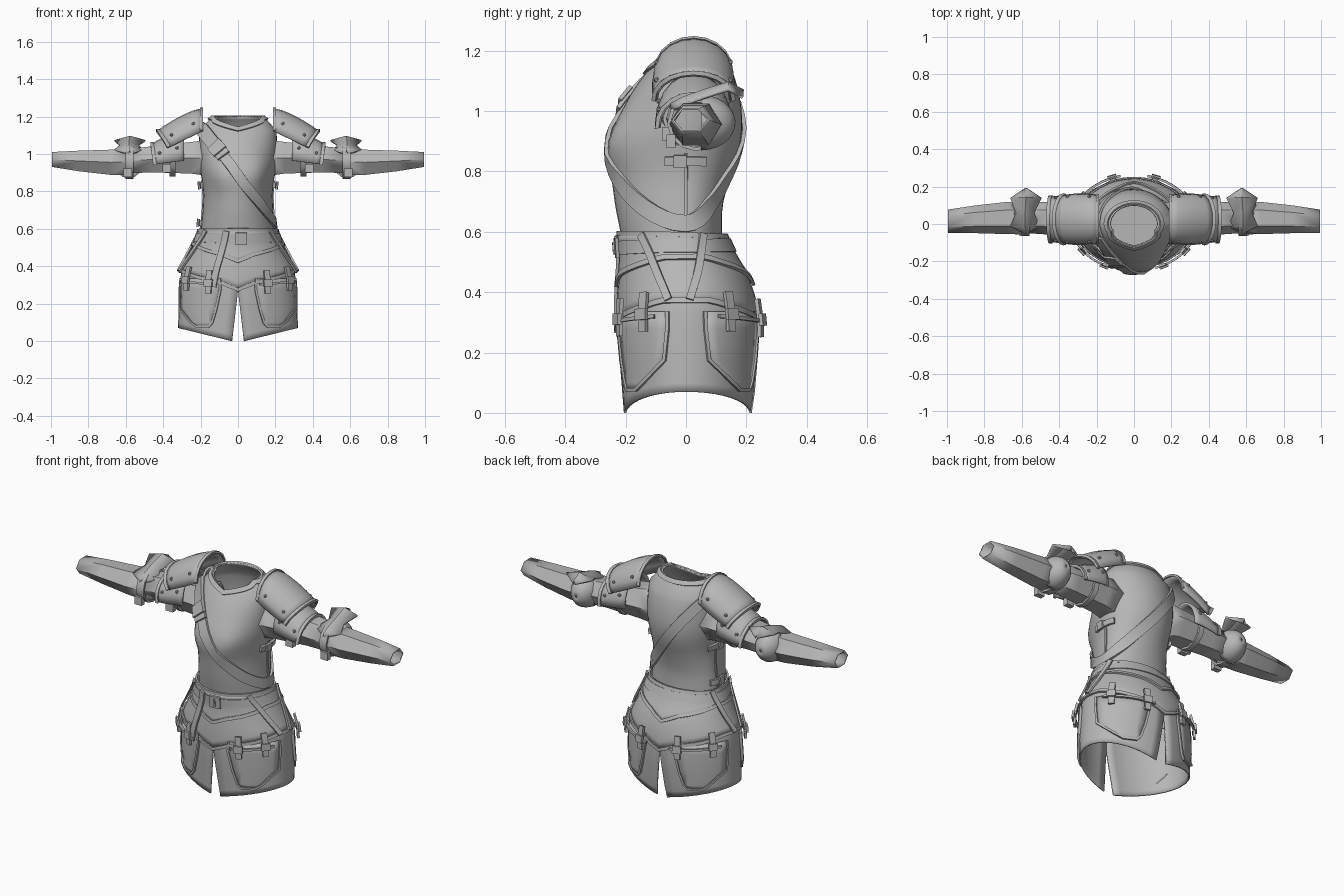
import bpy, bmesh, math
from math import sin, cos, pi
from mathutils import Vector as V

if "Cube" in bpy.data.objects:
    bpy.data.objects.remove(bpy.data.objects["Cube"])

mat = bpy.data.materials.new("plain grey")
mat.diffuse_color = (0.47, 0.47, 0.47, 1)
mat.use_nodes = True
mat.node_tree.nodes["Principled BSDF"].inputs["Base Color"].default_value = mat.diffuse_color


def finish(name, bm, thick=0):
    bmesh.ops.recalc_face_normals(bm, faces=bm.faces[:])
    me = bpy.data.meshes.new(name)
    bm.to_mesh(me)
    bm.free()
    ob = bpy.data.objects.new(name, me)
    bpy.context.collection.objects.link(ob)
    me.materials.append(mat)
    for o in bpy.context.selected_objects:
        o.select_set(False)
    ob.select_set(True)
    bpy.context.view_layer.objects.active = ob
    bpy.ops.object.shade_smooth_by_angle(angle=math.radians(32))
    if thick:
        m = ob.modifiers.new("thickness", 'SOLIDIFY')
        m.thickness, m.offset = thick, 0
    return ob


def grid(name, rows, wrap=False, thick=0.008, cap=False):
    """Sheet through rows of points, given some thickness."""
    bm = bmesh.new()
    vs = [[bm.verts.new(p) for p in r] for r in rows]
    n = len(rows[0])
    for a, b in zip(vs, vs[1:]):
        for i in range(n if wrap else n - 1):
            j = (i + 1) % n
            bm.faces.new((a[i], a[j], b[j], b[i]))
    if cap:
        bm.faces.new(vs[0])
    return finish(name, bm, thick)


def ribbon(name, pts, nrm, width, thick, closed=False):
    """Flat strap along a path, lying on a surface with the given normals."""
    bm, rings, n = bmesh.new(), [], len(pts)
    for i, p in enumerate(pts):
        a = pts[(i - 1) % n] if closed or i else pts[i]
        b = pts[(i + 1) % n] if closed or i < n - 1 else pts[i]
        side = (b - a).cross(nrm[i]).normalized() * width / 2
        up = nrm[i] * thick
        rings.append([bm.verts.new(q) for q in (p - side, p + side, p + side + up, p - side + up)])
    for i in range(n if closed else n - 1):
        a, b = rings[i], rings[(i + 1) % n]
        for k in range(4):
            bm.faces.new((a[k], a[(k + 1) % 4], b[(k + 1) % 4], b[k]))
    if not closed:
        bm.faces.new(rings[0])
        bm.faces.new(rings[-1][::-1])
    return finish(name, bm)


def lookup(table, z):
    if z <= table[0][0]:
        return table[0][1:]
    for a, b in zip(table, table[1:]):
        if z <= b[0]:
            t = (z - a[0]) / (b[0] - a[0])
            return [p + (q - p) * t for p, q in zip(a[1:], b[1:])]
    return table[-1][1:]


# Body profiles: height, half width, front y, back y
TORSO = [(.5, .195, -.195, .12), (.6, .195, -.213, .115), (.68, .185, -.23, .115), (.78, .18, -.243, .14),
         (.86, .188, -.255, .168), (.92, .2, -.248, .182), (1., .205, -.21, .182), (1.08, .205, -.165, .168),
         (1.13, .2, -.125, .15), (1.17, .175, -.095, .125), (1.2, .125, -.075, .1)]
SKIRT = [(0, .317, -.203, .215), (.07, .317, -.208, .225), (.2, .312, -.218, .235), (.3, .307, -.222, .235),
         (.37, .3, -.22, .225), (.45, .258, -.213, .198), (.5, .235, -.207, .165), (.55, .212, -.208, .138),
         (.6, .2, -.215, .12)]


def torso(a, z):
    rx, yf, yb = lookup(TORSO, z)
    k = 1 + .07 * math.exp(-((abs(a) - .5) / .32) ** 2 - ((z - .9) / .075) ** 2)
    return V((rx * sin(a) * k, yf * cos(a) * k if cos(a) > 0 else -yb * cos(a), z))


def skirt(a, z):
    rx, yf, yb = lookup(SKIRT, z)
    return V((rx * sin(a), yf * cos(a) if cos(a) > 0 else -yb * cos(a), z))


def normal(f, a, z):
    d = .02
    return (f(a + d, z) - f(a - d, z)).cross(f(a, z + d) - f(a, z - d)).normalized()


def on(f, path, off):
    n = [normal(f, a, z) for a, z in path]
    return [f(a, z) + m * off for (a, z), m in zip(path, n)], n


def strap(name, f, path, width, off=.004, thick=.012, closed=False):
    p, n = on(f, path, off)
    return ribbon(name, p, n, width, thick, closed)


def steps(a, b, n):
    return [a + (b - a) * i / n for i in range(n + 1)]


def patch(name, f, corners, off, thick, n=6):
    """Curved plate; corners are (z, left angle, right angle) rows."""
    rows = [on(f, [(a, z) for a in steps(l, r, n)], off)[0] for z, l, r in corners]
    return grid(name, rows, False, thick)


RING = [-pi + 2 * pi * i / 40 for i in range(40)]

# Shirt body with a V neckline, and its collar
neck = lambda a: 1.2 - .06 * max(0, 1 - abs(a) / 1.1)
zs = steps(.5, 1.1, 15) + [1.125]
grid("torso", [[torso(a, z) for a in RING] for z in zs]
     + [[torso(a, neck(a) + d) for a in RING] for d in (-.012, 0)], True, cap=True)
strap("collar", torso, [(a, neck(a) - .012) for a in RING], .026, .003, .009, True)


# Diagonal chest strap
def sash_z(a):
    lo, hi = .5, 1.2
    for _ in range(30):
        z = (lo + hi) / 2
        lo, hi = (z, hi) if z < .885 - 1.35 * torso(a, z).x else (lo, z)
    return z


strap("chest_strap", torso, [(a, sash_z(a)) for a in RING], .056, .004, .013, True)
strap("chest_strap_end", torso, [(a, sash_z(a)) for a in steps(-1.1, -.35, 8)], .075, .014, .014)
strap("chest_buckle", torso, [(a, sash_z(a)) for a in steps(-.6, -.42, 2)], .085, .024, .014)

# Lower skirt halves, split at front and back
for s in (1, -1):
    rows = []
    for t in steps(0, 1, 12):
        row = []
        for u in steps(0, 1, 20):
            a = u * pi
            z = .07 * sin(a) * (1 - t) + .42 * t
            g = .1 * max(0, 1 - z / .27)
            p = skirt(g + u * (pi - 2 * g), z)
            row.append(V((s * p.x, p.y, z)))
        rows.append(row)
    grid("skirt_half", rows)


# Layered hip jacket with pointed lower edges and raised trim
def tent(a, mid, knee, side):
    d = min(abs(a), pi - abs(a))
    return mid + (knee - mid) * d / .32 if d < .32 else knee + (side - knee) * min(1, (d - .32) / .9)


for name, args, off in (("hip_layer_lower", (.275, .315, .37), .007), ("hip_layer_upper", (.425, .46, .51), .012)):
    rows = []
    for t in steps(0, 1, 8):
        path = [(a, tent(a, *args) * (1 - t) + .59 * t) for a in RING]
        rows.append(on(skirt, path, off)[0])
    grid(name, rows, True, .006)
    strap(name + "_trim", skirt, [(a, tent(a, *args)) for a in RING], .018, off, .010, True)

# Waist belt, waistband and buckle
strap("waist_belt", skirt, [(a, .548) for a in RING], .046, .01, .011, True)
strap("waistband", skirt, [(a, .588 + .008 * cos(a)) for a in RING], .016, .006, .01, True)
strap("belt_buckle", skirt, [(a, .548) for a in steps(-.06, .2, 3)], .066, .018, .012)
strap("belt_buckle_bar", skirt, [(a, .548) for a in steps(.05, .09, 1)], .04, .03, .006)

# Hanging straps from the belt
strap("front_hanging_strap", skirt, [(-.28 - .14 * t, .59 - .3 * t) for t in steps(0, 1, 6)], .034, .021, .01)
for s in (1, -1):
    for a0, a1 in ((.88, 1.33), (1.95, 1.62)):
        strap("side_hanging_strap", skirt, [(s * (a0 + (a1 - a0) * t), .59 - .22 * t) for t in steps(0, 1, 6)],
              .026, .018, .01)

# Thigh pouches with flap tabs and a cross bar, front and back on each side
for s in (1, -1):
    for q in (0, 1):
        A = lambda a: s * (pi - a if q else a)
        shape = [(.078, .5, .74), (.1, .44, .88), (.175, .37, 1.26), (.28, .30, 1.31), (.335, .32, 1.31)]
        patch("thigh_pouch", skirt, [(z, A(l), A(r)) for z, l, r in shape], .006, .014)
        edge = [(A(l), z) for z, l, r in shape[::-1]] + [(A(r), z) for z, l, r in shape]
        strap("pouch_trim", skirt, edge, .012, .008, .011)
        tabs = (.36, .98) if q else (.5, .98)
        strap("pouch_bar", skirt, [(A(a), .305 + .02 * (a - .5)) for a in steps(tabs[0] - .14, 1.15, 6)],
              .012, .022, .012)
        for a in tabs:
            z = .31 + .03 * (a - .5)
            strap("pouch_tab", skirt, [(A(a), z + d) for d in (.065, .02, -.02, -.055)], .032, .022, .013)
            strap("pouch_tab_buckle", skirt, [(A(a), z + d) for d in (.018, -.018)], .048, .03, .014)

# Side lacing: seam and small tabs
for s in (1, -1):
    strap("side_seam", torso, [(s * 1.57, z) for z in steps(.6, .86, 6)], .012, 0, .01)
    for z in (.835,) if s > 0 else (.835, .63):
        strap("side_tab", torso, [(s * a, z) for a in steps(1.3, 1.95, 4)], .03, .008, .014)
        strap("side_tab_buckle", torso, [(s * a, z) for a in steps(1.42, 1.58, 1)], .042, .016, .014)

# Arm sections: x, y centre, z centre, y radius, z radius
UPPER = [(.15, .01, .98, .1, .1), (.25, .02, .98, .095, .085), (.45, .03, .972, .083, .07), (.6, .035, .962, .078, .064)]
LOWER = [(.57, .033, .958, .085, .072), (.68, .032, .956, .082, .067), (.85, .025, .963, .07, .054),
         (.995, .015, .971, .058, .038)]


def hexring(s, x, yc, zc, ry, rz, n=6):
    return [V((s * x, yc + ry * cos(2 * pi * i / n), zc + rz * 1.1 * sin(2 * pi * i / n))) for i in range(n)]


def armband(name, s, x, yc, zc, ry, rz, w):
    pts = hexring(s, x, yc, zc, ry, rz, 12)
    ribbon(name, pts, [(p - V((s * x, yc, zc))).normalized() for p in pts], w, .012, True)


def shell(u, t, x0, x1, zb, zt, ry, lean):
    """Half-tube armour surface; u runs out along the arm, t runs front to back."""
    c, k = max(0, cos(t * pi / 2)), u ** 1.4
    b = zb[0] + (zb[1] - zb[0]) * u
    top = zt[0] + (zt[1] - zt[0]) * k
    return V((x0 + (x1 - x0) * u - lean * u * (1 - c), .025 + (ry + .03 * u * (1 - u)) * sin(t * pi / 2),
              b + (top - b) * c ** .9))


PADS = (("shoulder_pad", (.195, .43, (1.12, 1.035), (1.238, 1.12), .125, .06)),
        ("shoulder_lame", (.29, .46, (.965, .945), (1.12, 1.05), .115, .015)))

for s in (1, -1):
    flip = lambda p: V((s * p.x, p.y, p.z))
    grid("upper_sleeve", [hexring(s, *r) for r in UPPER], True)
    grid("forearm_guard", [hexring(s, *r) for r in LOWER], True)
    armband("elbow_band", s, .58, .033, .96, .084, .073, .045)
    armband("upper_arm_band", s, .35, .025, .974, .09, .075, .03)

    # Shoulder plates with rims and studs
    for name, args in PADS:
        f = lambda u, t: flip(shell(u, t, *args))
        ts = steps(-1, 1, 10)
        grid(name, [[f(u, t) for t in ts] for u in steps(0, 1, 6)], False, .012)
        out = lambda p: V((0, p.y - .025, p.z - .98)).normalized()
        edges = [([f(1, t) for t in ts], .014)]
        if name == "shoulder_pad":
            edges.append(([f(0, t) for t in ts], .011))
        for e, h in edges:
            ribbon(name + "_rim", e, [out(p) for p in e], .018, h)
        for u, t in ((.22, -.72), (.8, -.72), (.22, .72), (.8, .72)):
            bm = bmesh.new()
            bmesh.ops.create_icosphere(bm, subdivisions=1, radius=.01)
            bmesh.ops.translate(bm, verts=bm.verts[:], vec=f(u, t) + out(f(u, t)) * .006)
            finish("plate_stud", bm)

    # Small buckles under the upper arm
    for x, y, z in ((.38, -.065, .925), (.59, -.05, .9)):
        bm = bmesh.new()
        bmesh.ops.create_cube(bm, size=1)
        for v in bm.verts:
            v.co = V((s * (x + v.co.x * .045), y + v.co.y * .03, z + v.co.z * .045))
        finish("arm_buckle", bm)

    # Rounded elbow cup bulging backward
    rows = [[V((s * (.585 + .075 * cos(p) * cos(a)), .05 + .11 * sin(p), .962 + .088 * cos(p) * sin(a)))
             for a in steps(0, 2 * pi * 15 / 16, 15)] for p in steps(0, 1.5, 6)]
    grid("elbow_cup", rows, True)

    # Winged plate over the elbow: y, z, inner x, outer x
    wing = [(-.048, 1.015, .575, .585), (-.01, 1.035, .505, .66), (.06, 1.06, .535, .63),
            (.14, 1.085, .495, .66), (.188, 1.06, .572, .582)]
    grid("elbow_wing", [[V((s * a, y, z - .015)), V((s * (a + b) / 2, y, z + .008)), V((s * b, y, z - .015))]
                        for y, z, a, b in wing], False, .01)
